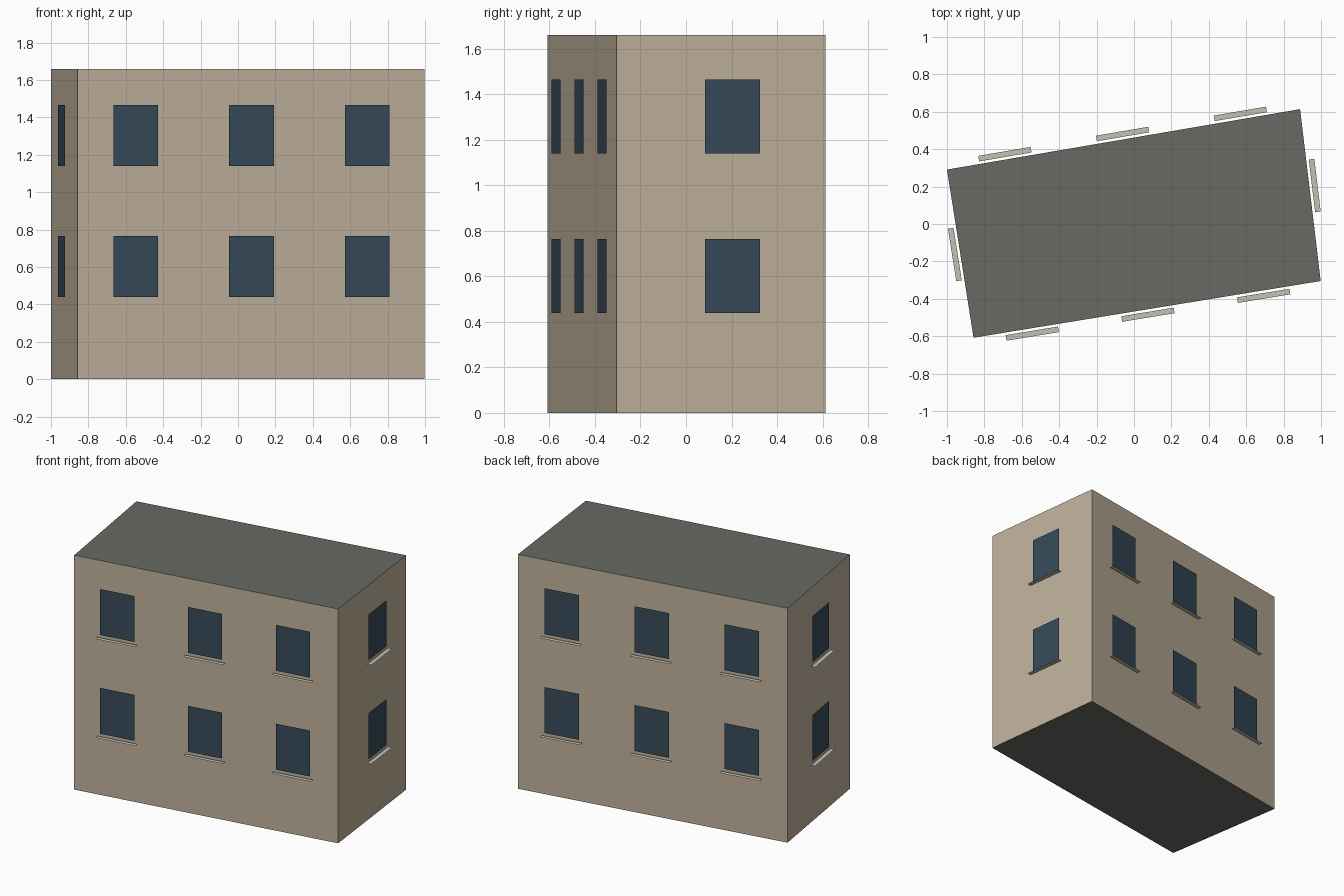
import bpy
from mathutils import Vector

if "Cube" in bpy.data.objects:
    bpy.data.objects.remove(bpy.data.objects["Cube"])

H = 1.66                      # wall height
GAP = 0.014                   # panes and sills stand slightly off the wall
WIN_W, WIN_H = 0.243, 0.325
SILL_W, SILL_D = 0.284, 0.03
SILL_DROP = 0.02
FLOORS = (0.44, 1.14)         # window bottoms

# footprint, counter-clockwise, with the window count of the wall that starts at each corner
PLAN = [(-0.858, -0.608, 3), (0.998, -0.305, 0), (0.987, -0.21, 1),
        (0.888, 0.614, 3), (-1.0, 0.291, 1)]


def material(name, rgb):
    m = bpy.data.materials.new(name)
    m.diffuse_color = (*rgb, 1)
    m.use_nodes = True
    m.node_tree.nodes["Principled BSDF"].inputs["Base Color"].default_value = m.diffuse_color
    return m


def add_mesh(name, faces, mat):
    """Object from a list of faces, each a list of points; shared corners are welded."""
    index, polys = {}, []
    for face in faces:
        polys.append([index.setdefault(tuple(round(c, 5) for c in p), len(index)) for p in face])
    me = bpy.data.meshes.new(name)
    me.from_pydata(list(index), [], polys)
    me.materials.append(mat)
    ob = bpy.data.objects.new(name, me)
    bpy.context.collection.objects.link(ob)
    return ob


wall_mat = material("wall", (0.52, 0.44, 0.325))
roof_mat = material("roof", (0.136, 0.144, 0.125))
glass_mat = material("glass", (0.037, 0.069, 0.102))
sill_mat = material("sill", (0.56, 0.53, 0.45))

up = Vector((0, 0, 1))
base = [Vector((x, y, 0)) for x, y, _ in PLAN]
top = [p + up * H for p in base]
walls, panes, sills = [], [], []

for i, (_, _, count) in enumerate(PLAN):
    j = (i + 1) % len(PLAN)
    a, b = base[i], base[j]
    walls.append([a, b, top[j], top[i]])
    along = (b - a).normalized()
    out = along.cross(up)
    for k in range(count):
        mid = a.lerp(b, (k + 0.5) / count) + out * GAP
        for z in FLOORS:
            # window pane
            c, s = mid + up * z, along * WIN_W / 2
            panes.append([c - s, c + s, c + s + up * WIN_H, c - s + up * WIN_H])
            # thin flat sill below the pane
            c, s = c - up * SILL_DROP, along * SILL_W / 2
            sills.append([c - s + out * SILL_D, c + s + out * SILL_D, c + s, c - s])

add_mesh("walls", walls, wall_mat)
add_mesh("roof", [top], roof_mat)
add_mesh("base", [base[::-1]], roof_mat)
add_mesh("window_panes", panes, glass_mat)
add_mesh("window_sills", sills, sill_mat)
